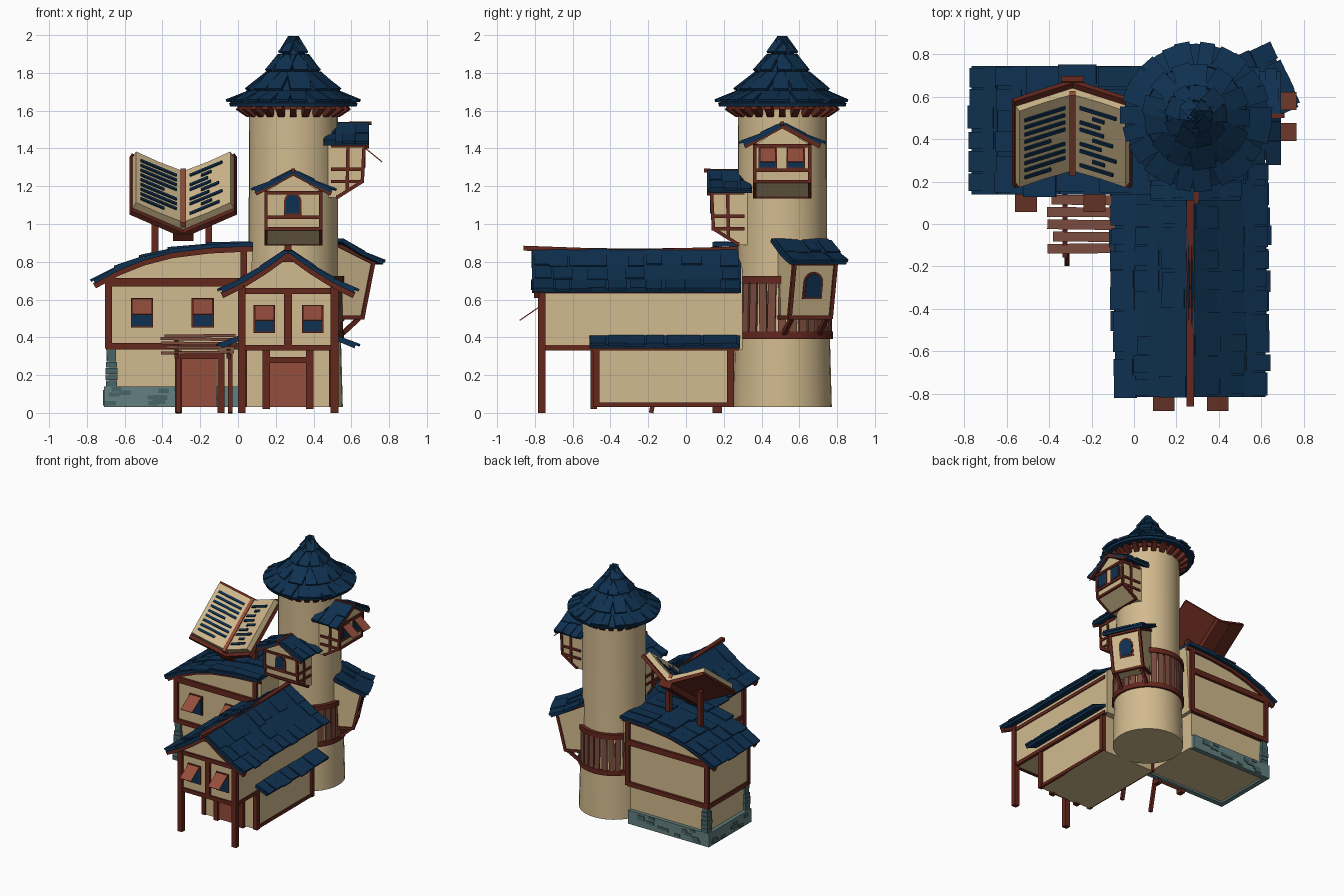
import bpy, bmesh, math, random
from mathutils import Matrix, Vector

if "Cube" in bpy.data.objects:
    bpy.data.objects.remove(bpy.data.objects["Cube"])
random.seed(4)
R = random.uniform

def material(name, *c):
    m = bpy.data.materials.new(name)
    m.diffuse_color = (*c, 1)
    m.use_nodes = True
    m.node_tree.nodes["Principled BSDF"].inputs["Base Color"].default_value = m.diffuse_color
    return m
CREAM = material("cream_plaster", .64, .49, .27)
NAVY = material("navy_slate", .0045, .03, .08)
BROWN = material("dark_red_timber", .125, .02, .012)
RUST = material("rust_wood", .30, .075, .045)
PLANK = material("weathered_plank", .20, .072, .048)
STONE = material("teal_stone", .125, .215, .215)
DARK = material("dark_stone", .065, .13, .135)

parts = {}
M = Matrix()          # current local frame used by all helpers

def place(m=Matrix()):
    global M
    M = m

def bm_of(name, mat):
    return parts.setdefault(name, (bmesh.new(), mat))[0]

def at(p, t, axis):
    return Vector((p[0], t, p[1]) if axis == 'y' else (t, p[0], p[1]))

def box(name, mat, x0, x1, y0, y1, z0, z1):
    m = Matrix.Translation(((x0+x1)/2, (y0+y1)/2, (z0+z1)/2)) @ Matrix.Diagonal((x1-x0, y1-y0, z1-z0, 1))
    bmesh.ops.create_cube(bm_of(name, mat), size=1, matrix=M @ m)

def beam(name, mat, p, q, w, h, side=None):
    """Square timber from p to q; w across, h along its upper normal."""
    p, q = Vector(p), Vector(q)
    d = (q-p).normalized()
    s = Vector(side) if side else d.cross((0, 0, 1))
    s = s.normalized() if s.length > 1e-4 else Vector((1, 0, 0))
    u = s.cross(d)
    rot = Matrix((d, s, u)).transposed().to_4x4()
    m = Matrix.Translation((p+q)/2) @ rot @ Matrix.Diagonal(((q-p).length, w, h, 1))
    bmesh.ops.create_cube(bm_of(name, mat), size=1, matrix=M @ m)

def prism(name, mat, pts, a, b, axis='y'):
    bm = bm_of(name, mat)
    A = [bm.verts.new(M @ at(p, a, axis)) for p in pts]
    B = [bm.verts.new(M @ at(p, b, axis)) for p in pts]
    bm.faces.new(A)
    bm.faces.new(B)
    for i in range(len(pts)):
        j = (i+1) % len(pts)
        bm.faces.new((A[i], A[j], B[j], B[i]))

def lathe(name, mat, prof, seg):
    bm = bm_of(name, mat)
    vs = [bm.verts.new(M @ Vector((r, 0, z))) for r, z in prof]
    es = [bm.edges.new(e) for e in zip(vs, vs[1:])]
    ax = M.to_translation()
    bmesh.ops.spin(bm, geom=vs+es, cent=ax, axis=(0, 0, 1), angle=2*math.pi, steps=seg, use_merge=True)
    bmesh.ops.remove_doubles(bm, verts=bm.verts, dist=1e-4)

def roof(name, pts, a, b, axis='y', size=.09):
    """Slate roof following a ridge-to-eave profile, with loose raised tiles."""
    for i, (p, q) in enumerate(zip(pts, pts[1:])):
        P, Q = at(p, 0, axis), at(q, 0, axis)
        mid = at((0, 0), (a+b)/2, axis)
        beam(name, NAVY, P+mid, Q+mid, b-a, .022)
        d = (Q-P).normalized()
        up = Vector((0, 0, 1)) - d*d.z
        n = max(2, round((b-a)/size))
        for k in range(n):
            last = i == len(pts)-2
            if not last and 0 < k < n-1 and R(0, 1) < .4:
                continue
            t = at((0, 0), a+(b-a)*(k+.5)/n + R(-.012, .012), axis)
            beam(name, NAVY, P+t+d*R(0, .03)+up*.008, Q+t+d*R(0, .022)+up*.016, size*R(.75, 1.1), .014)

def shutter_window(cx, y, z0, z1, half, drop, out):
    box("window_frames", BROWN, cx-half-.007, cx+half+.007, y-.004, y+.004, z0-.007, z1+.007)
    box("window_panes", NAVY, cx-half, cx+half, y-.007, y, z0, z1)
    beam("shutters", RUST, (cx, y-.006, z1), (cx, y-out, z1-drop), 2*half, .006)

def arch_window(w, h):
    for name, mat, g, y in (("arch_frames", BROWN, .011, -.005), ("arch_panes", NAVY, 0, -.009)):
        a = w+g
        pts = [(a*math.cos(t*math.pi/8), h/2-w+a*math.sin(t*math.pi/8)) for t in range(9)]
        prism(name, mat, [(a, -h/2-g)]+pts+[(-a, -h/2-g)], y, .004)

# ---- round tower with flared slate cap ----
T = Matrix.Translation((.293, .51, 0))
place(T)
lathe("tower", CREAM, [(0, .03), (.262, .03), (.252, .4), (.237, .72), (.235, 1.64), (0, 1.64)], 32)
cap = [(0, 1.99), (.065, 1.895), (.135, 1.80), (.235, 1.70), (.34, 1.64)]
lathe("tower_cap", NAVY, cap+[(.335, 1.622), (.2, 1.64), (0, 1.64)], 32)
for i, n in enumerate((6, 9, 13, 22)):
    (r0, z0), (r1, z1) = cap[i], cap[i+1]
    for k in range(n):
        a = 2*math.pi*(k+R(-.2, .2))/n
        c, s, e = math.cos(a), math.sin(a), r1+R(0, .016)
        beam("cap_tiles", NAVY, (c*r0, s*r0, z0), (c*e, s*e, z1+.012), r1*6.3/n*R(.7, 1), .016)
lathe("cap_ring", BROWN, [(.23, 1.605), (.25, 1.605), (.25, 1.635), (.23, 1.635)], 32)
for k in range(24):
    a = k*math.pi/12
    c, s = math.cos(a), math.sin(a)
    beam("cap_corbels", BROWN, (c*.235, s*.235, 1.58), (c*.295, s*.295, 1.62), .035, .035)
# timber belt round the tower
for z in (.41, .705):
    lathe("belt_rails", BROWN, [(.235, z-.02), (.268, z-.02), (.268, z+.02), (.235, z+.02)], 32)
for k in range(30):
    a = 2*math.pi*k/30
    c, s, j = math.cos(a), math.sin(a), R(-.006, .006)
    beam("belt_planks", PLANK, (c*.256-s*j, s*.256+c*j, .40), (c*.252, s*.252, .71), .042, .014, (-s, c, 0))

# ---- two gabled oriel bays on the tower ----
def oriel(m):
    place(m)
    prism("oriel_walls", CREAM, [(-.375, 1.17), (-.365, .97), (-.24, .89), (-.15, .89), (-.15, 1.17)], -.145, .145, 'x')
    prism("oriel_gables", CREAM, [(-.15, 1.165), (.15, 1.165), (0, 1.265)], -.372, -.15)
    for s in (-1, 1):
        x = s*.145
        for p, q in (((-.375, 1.17), (-.365, .975)), ((-.365, .975), (-.235, .893)), ((-.29, 1.19), (-.285, .93)),
                     ((-.37, 1.04), (-.2, 1.04)), ((-.365, .975), (-.2, .975)), ((-.375, 1.165), (-.2, 1.165))):
            beam("oriel_frames", BROWN, at(p, x, 'x'), at(q, x, 'x'), .018, .018, (1, 0, 0))
        beam("oriel_barges", BROWN, (s*.2, -.39, 1.16), (0, -.39, 1.268), .02, .022)
        roof("oriel_roofs", [(0, 1.28), (s*.1, 1.222), (s*.205, 1.175)], -.40, -.16, 'y', .07)
    for y, z in ((-.374, 1.165), (-.369, 1.035), (-.366, .975), (-.235, .895)):
        beam("oriel_frames", BROWN, (-.15, y, z), (.15, y, z), .018, .018)
    beam("oriel_ridges", BROWN, (0, -.415, 1.283), (0, -.2, 1.28), .02, .02)

oriel(T)
place(T @ Matrix.Translation((-.003, -.373, 1.105)))
arch_window(.036, .10)
side = T @ Matrix.Translation((0, 0, .25)) @ Matrix.Rotation(math.pi/2, 4, 'Z')
oriel(side)
for x in (-.077, .07):
    shutter_window(x, -.376, 1.05, 1.15, .042, .072, .095)

# ---- lean-to bay, lower on the tower ----
lean = T @ Matrix.Rotation(math.radians(115), 4, 'Z')
place(lean)
prism("lean_bay", CREAM, [(-.41, .80), (-.345, .5), (-.2, .5), (-.2, .89)], -.12, .12, 'x')
roof("lean_bay_roof", [(-.21, .915), (-.33, .845), (-.45, .795)], -.165, .165, 'x', .08)
for x in (-.12, .12):
    beam("lean_frame", BROWN, (x, -.41, .80), (x, -.345, .5), .02, .02, (1, 0, 0))
    beam("lean_frame", BROWN, (x, -.345, .505), (x, -.22, .505), .02, .02)
    beam("lean_frame", BROWN, (x, -.42, .79), (x, -.21, .885), .02, .02)
    beam("lean_struts", BROWN, (x*.85, -.335, .5), (x*.85, -.24, .42), .022, .022)
for y, z in ((-.408, .79), (-.346, .505)):
    beam("lean_frame", BROWN, (-.125, y, z), (.125, y, z), .02, .02)
place(lean @ Matrix.Translation((0, -.383, .675)) @ Matrix.Rotation(.213, 4, 'X'))
arch_window(.045, .125)

# ---- front hall: jettied upper floor on posts ----
place()
C = .265
prism("hall_upper", CREAM, [(.02, .335), (.515, .335), (.515, .69), (C, .845), (.02, .69)], -.76, .3)
box("hall_lower", CREAM, .03, .50, -.48, .25, .03, .34)
slope = [(0, .862), (.12, .775), (.24, .70), (.35, .645)]
for s in (-1, 1):
    pts = [(C+s*x, z) for x, z in slope]
    roof("hall_roof", pts, -.815, .29, 'y', .1)
    for p, q in zip(pts, pts[1:]):
        beam("hall_barges", BROWN, (p[0], -.79, p[1]-.022), (q[0], -.79, q[1]-.022), .03, .034)
    x = C+s*.245
    box("hall_posts", BROWN, x-.021, x+.021, -.783, -.743, 0, .68)
    for z in (.345, .645):
        box("hall_side_beams", BROWN, x-.012, x+.012, -.76, .28, z-.014, z+.014)
    x = C+s*.235
    for y in (-.475, .235):
        box("hall_lower_frame", BROWN, x-.017, x+.017, y-.018, y+.018, .03, .34)
    box("hall_lower_frame", BROWN, x-.01, x+.01, -.48, .25, .03, .055)
    roof("hall_skirt_roof", [(C+s*.23, .405), (C+s*.355, .352)], -.51, .285, 'y', .1)
    x = C+s*.115
    box("hall_door_frame", BROWN, x-.02, x+.02, -.505, -.47, .02, .34)
    shutter_window(C-.125 if s < 0 else C+.13, -.765, .43, .565, .05, .075, .115)
beam("hall_ridge", BROWN, (C, -.86, .872), (C, -.3, .852), .035, .026)
beam("hall_ridge", BROWN, (C, -.3, .852), (C, .28, .868), .035, .026)
box("hall_front_beams", BROWN, .02, .51, -.775, -.75, .33, .36)
box("hall_front_beams", BROWN, .02, .51, -.775, -.75, .63, .66)
box("hall_front_beams", BROWN, C-.022, C+.022, -.775, -.75, .35, .65)
box("hall_front_beams", BROWN, C-.03, C+.03, -.79, -.755, .80, .85)
box("hall_door", RUST, .165, .36, -.49, -.475, .03, .28)
box("hall_door_frame", BROWN, .15, .38, -.503, -.47, .265, .295)

# ---- left wing with a curved lean roof ----
curve = [(.08, .893), (-.15, .882), (-.35, .857), (-.5, .818), (-.64, .762), (-.76, .695)]
prism("wing_upper", CREAM, [(-.69, .34), (.05, .34)]+[(x, z-.012) for x, z in curve[:1]+curve[1:5]]+[(-.69, .725)], .19, .70)
box("wing_lower", CREAM, -.68, .02, .2, .69, .045, .35)
roof("wing_roof", curve, .14, .745, 'y', .1)
for y in (.185, .705):
    for p, q in zip(curve, curve[1:]):
        beam("wing_barges", BROWN, (p[0], y, p[1]-.022), (q[0], y, q[1]-.022), .026, .032)
    box("wing_beams", BROWN, -.70, .03, y-.014, y+.014, .67, .715)
    box("wing_beams", BROWN, -.70, .03, y-.014, y+.014, .335, .37)
    for x, z in ((-.685, .74), (.03, .88)):
        box("wing_beams", BROWN, x-.018, x+.018, y-.014, y+.014, .34, z)
for z in (.35, .69):
    box("wing_beams", BROWN, -.70, -.675, .19, .70, z-.018, z+.018)
for x in (-.545+.037, -.187):
    shutter_window(x, .183, .46, .6, .052, .078, .125)
# stone plinth ring, loose stones and corner quoins
box("plinth", STONE, -.71, .02, .17, .21, .03, .14)
box("plinth", STONE, -.71, .02, .68, .72, .03, .14)
box("plinth", STONE, -.71, -.67, .17, .72, .03, .14)
for k in range(26):
    x, y, z, w = R(-.68, -.02), R(.2, .69), R(.04, .115), R(.02, .035)
    yy = .17 if k % 2 else .72
    box("plinth_stones", DARK, x-w, x+w, yy-.006, yy+.006, z, z+.022)
    if k % 3 == 0:
        box("plinth_stones", DARK, -.716, -.70, y-w, y+w, z, z+.022)
for y in (.2, .69):
    for k in range(6):
        w = R(.018, .032)
        box("quoins", STONE if k % 3 else DARK, -.67-w, -.67+w, y-w, y+w, .14+k*.033, .171+k*.033)
# wing door and plank porch
box("wing_door", RUST, -.31, -.115, .15, .19, .03, .3)
for x in (-.315, -.09):
    box("wing_door_frame", BROWN, x-.018, x+.018, .14, .19, 0, .33)
box("wing_door_frame", BROWN, -.33, -.075, .14, .19, .285, .32)
for x in (-.325, -.05):
    beam("porch_rafters", BROWN, (x, .19, .385), (x, -.155, .30), .022, .025)
    beam("porch_posts", BROWN, (x+.01, -.185, 0), (x+.01, -.12, .31), .024, .024, (1, 0, 0))
for k in range(5):
    y = .115-.058*k
    z = .41-.022*k
    beam("porch_planks", PLANK, (-.395+R(-.015, .02), y, z+R(-.006, .006)), (-.01+R(-.03, .01), y+R(-.008, .008), z), .046, .016)

# ---- giant open book on two stilts ----
for x in (-.44, -.155):
    box("book_stilts", BROWN, x-.018, x+.018, .42, .46, .83, 1.13)
place(Matrix.Translation((-.29, .25, 1.01)) @ Matrix.Rotation(math.atan2(.6, .8), 4, 'X'))
box("book_spine", BROWN, -.055, .055, -.035, .485, -.10, -.055)
box("book_ribbon", RUST, -.014, .014, -.02, .455, -.02, .014)
for s in (-1, 1):
    prism("book_cover", BROWN, [(0, -.05), (s*.272, .095), (s*.284, .072), (0, -.082)], -.03, .48)
    prism("book_pages", CREAM, [(0, 0), (s*.13, .062), (s*.25, .13), (s*.268, .092), (0, -.052)], 0, .45)
    for k in range(9):
        a, b = (.035, .225) if s < 0 else (.035+.06*(k % 3 == 1), R(.13, .225))
        if s < 0 and k in (0, 4):
            b, a = .225, .10
        y = .05+.042*k
        beam("page_stripes", NAVY, (s*a, y, a*.52+.002), (s*b, y, b*.52+.002), .018, .008)

# ---- turn every collected part into an object ----
for name, (bm, mat) in parts.items():
    bmesh.ops.recalc_face_normals(bm, faces=bm.faces)
    me = bpy.data.meshes.new(name)
    bm.to_mesh(me)
    bm.free()
    me.materials.append(mat)
    bpy.context.collection.objects.link(bpy.data.objects.new(name, me))
    if name in ("tower", "tower_cap", "belt_rails", "cap_ring"):
        me.shade_smooth()
        me.set_sharp_from_angle(angle=math.radians(25))
